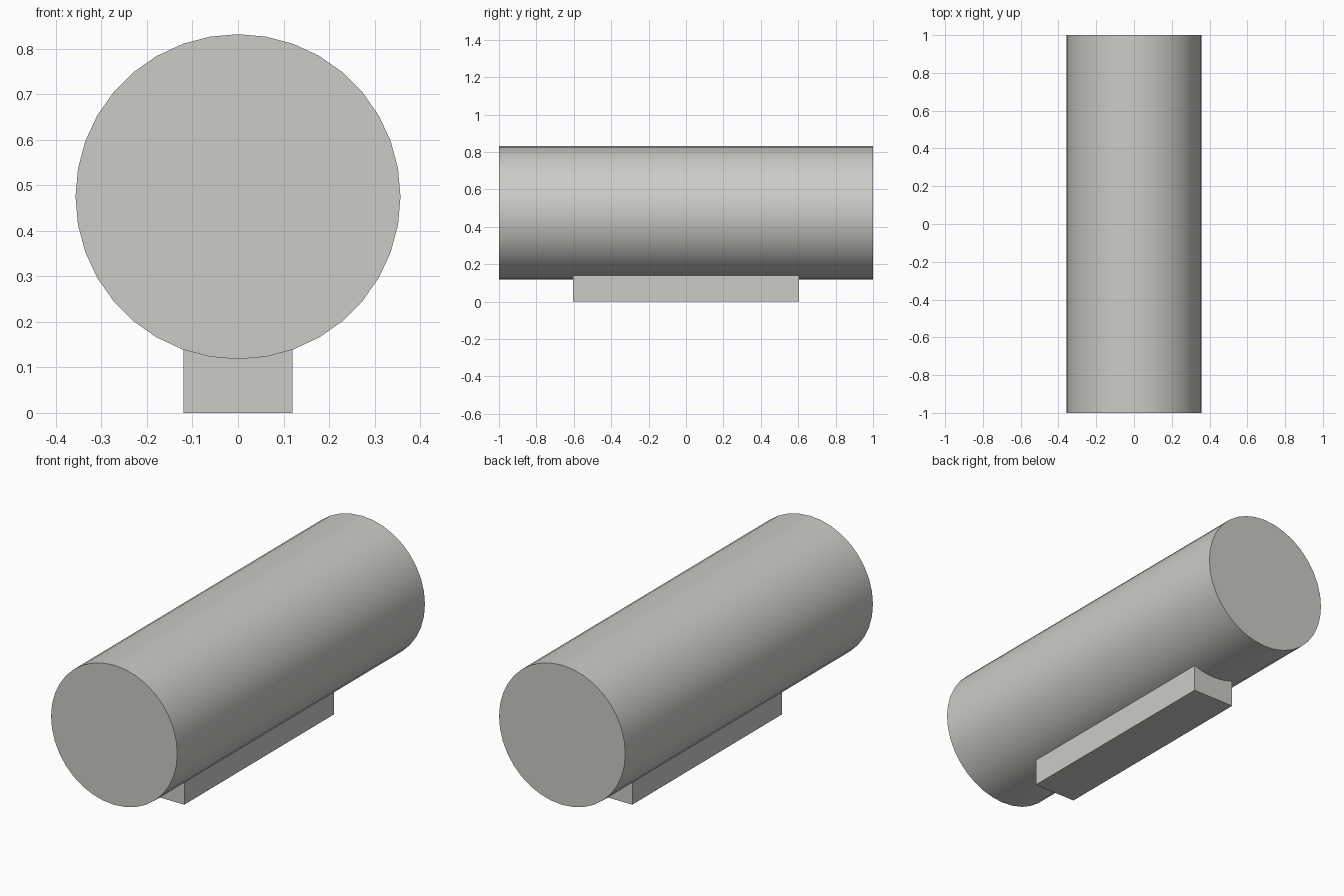
import bpy
import math

cube = bpy.data.objects.get("Cube")
if cube:
    bpy.data.objects.remove(cube, do_unlink=True)

RADIUS, AXIS_Z, LENGTH = 0.357, 0.475, 2.0

grey = bpy.data.materials.new("warm light grey")
grey.use_nodes = True
colour = (0.6, 0.6, 0.57, 1)
grey.diffuse_color = colour
grey.node_tree.nodes["Principled BSDF"].inputs["Base Color"].default_value = colour

# Horizontal drum, smooth around the side with crisp end caps
bpy.ops.mesh.primitive_cylinder_add(vertices=36, radius=RADIUS, depth=LENGTH,
                                    location=(0, 0, AXIS_Z),
                                    rotation=(math.pi / 2, 0, 0))
drum = bpy.context.object
drum.name = "drum"
drum.data.materials.append(grey)
bpy.ops.object.shade_smooth_by_angle(angle=math.radians(30))

# Support block, its upper edges meeting the underside of the drum
half_width, half_length = 0.12, 0.605
height = AXIS_Z - math.sqrt(RADIUS ** 2 - half_width ** 2)
bpy.ops.mesh.primitive_cube_add(size=1, location=(0, 0, height / 2))
block = bpy.context.object
block.name = "support_block"
block.scale = (2 * half_width, 2 * half_length, height)
bpy.ops.object.transform_apply(location=False, rotation=False, scale=True)
block.data.materials.append(grey)
